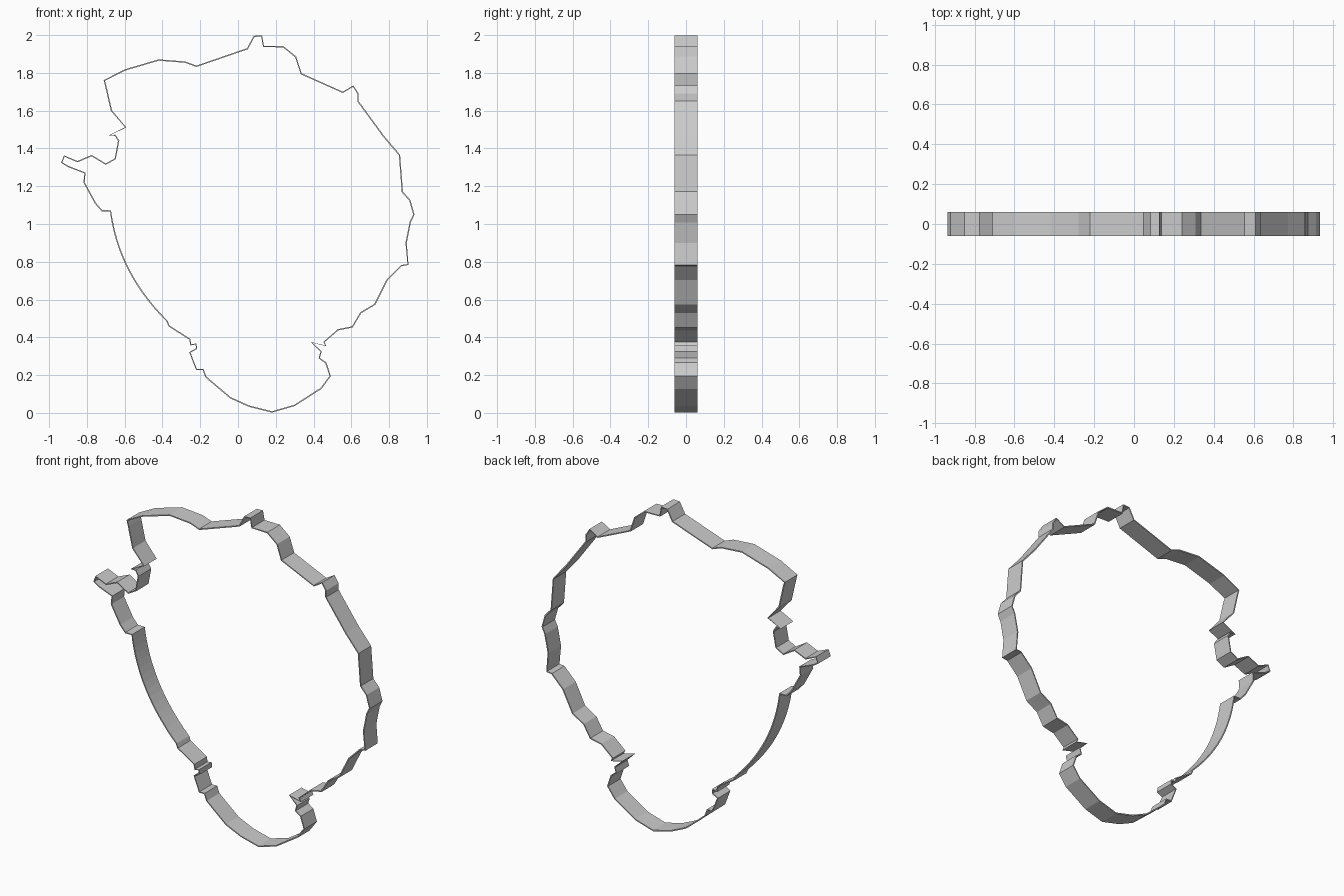
import bpy, bmesh
from mathutils import Vector
from mathutils.geometry import interpolate_bezier

DEPTH = 0.12    # ribbon width along y
WALL = 0.007    # wall thickness

# outline in (x, z), clockwise from the upper left corner
top_edge = [(-.708, 1.76), (-.60, 1.815), (-.42, 1.868), (-.28, 1.857), (-.22, 1.835),
            (.05, 1.928), (.085, 1.993), (.125, 1.996), (.135, 1.94), (.24, 1.938),
            (.305, 1.885), (.335, 1.795)]
right_edge = [(.555, 1.697), (.61, 1.73), (.635, 1.69), (.635, 1.65), (.77, 1.465),
              (.855, 1.365), (.87, 1.17), (.91, 1.125), (.931, 1.05), (.912, 1.01),
              (.89, .90), (.90, .785), (.865, .78), (.79, .705), (.725, .575),
              (.65, .53), (.605, .455), (.53, .44), (.455, .375)]
right_notch = [(.465, .355), (.39, .373), (.44, .325), (.43, .29), (.465, .265), (.488, .195)]
bottom_edge = [(.44, .13), (.30, .04), (.18, .005), (.06, .035), (-.04, .08), (-.17, .19),
               (-.185, .23), (-.22, .23), (-.255, .32), (-.22, .34), (-.222, .365),
               (-.25, .36), (-.255, .39), (-.365, .46)]
left_hook = [(-.72, 1.07), (-.755, 1.11), (-.815, 1.22), (-.81, 1.27), (-.90, 1.305),
             (-.933, 1.325), (-.92, 1.36), (-.85, 1.33), (-.775, 1.362), (-.70, 1.317),
             (-.65, 1.345), (-.632, 1.44), (-.65, 1.47), (-.68, 1.47), (-.595, 1.512),
             (-.67, 1.60), (-.70, 1.73)]

# smooth sweep on the lower left
sweep = interpolate_bezier(Vector((-.375, .485)), Vector((-.57, .68)),
                           Vector((-.65, .88)), Vector((-.675, 1.07)), 16)
left_sweep = [(p[0], p[1]) for p in sweep]

outline = top_edge + right_edge + right_notch + bottom_edge + left_sweep + left_hook

# closed ribbon extruded along y
bm = bmesh.new()
front = [bm.verts.new((x, -DEPTH / 2, z)) for x, z in outline]
back = [bm.verts.new((x, DEPTH / 2, z)) for x, z in outline]
n = len(outline)
for i in range(n):
    j = (i + 1) % n
    bm.faces.new((front[i], back[i], back[j], front[j]))
bm.normal_update()
mesh = bpy.data.meshes.new("outline_band")
bm.to_mesh(mesh)
bm.free()
band = bpy.data.objects.new("outline_band", mesh)
bpy.context.collection.objects.link(band)

# thin wall
wall = band.modifiers.new("wall", 'SOLIDIFY')
wall.thickness = WALL
wall.offset = 0
